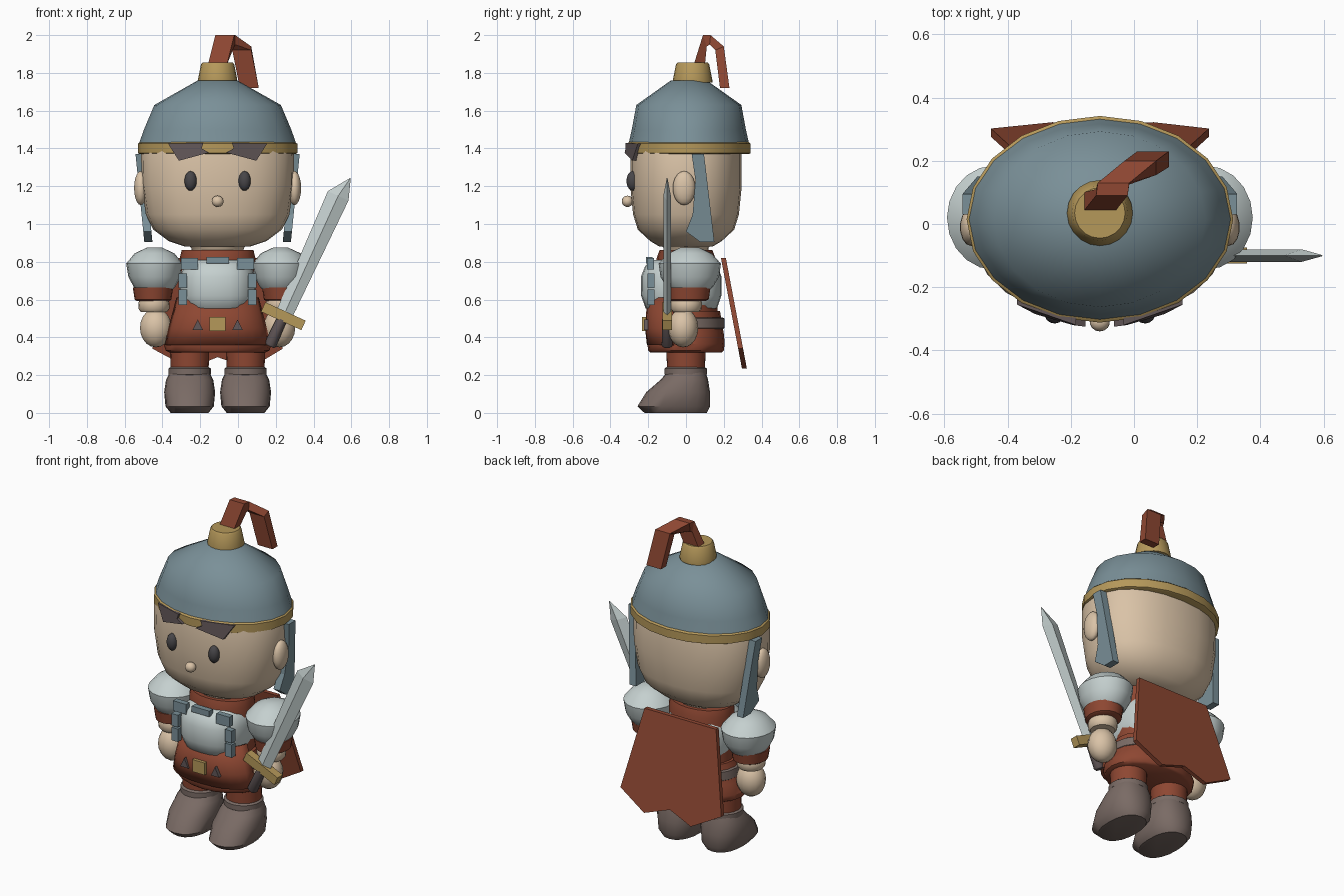
import bpy, bmesh, math
from mathutils import Matrix

if "Cube" in bpy.data.objects:
    bpy.data.objects.remove(bpy.data.objects["Cube"])

CX = -0.108   # centre line of the body


def mat(name, r, g, b):
    m = bpy.data.materials.new(name)
    m.diffuse_color = [((c / 255 + 0.055) / 1.055) ** 2.4 for c in (r, g, b)] + [1]
    m.use_nodes = True
    m.node_tree.nodes["Principled BSDF"].inputs["Base Color"].default_value = m.diffuse_color
    return m


SKIN = mat("skin", 218, 195, 167)
BLUE = mat("blue_steel", 122, 144, 152)
GOLD = mat("gold", 181, 152, 90)
RED = mat("rust_red", 142, 71, 50)
STEEL = mat("pale_steel", 197, 208, 207)
BROWN = mat("leather", 122, 107, 101)
DARK = mat("eye_grey", 72, 70, 73)
BROW = mat("dark_leather", 98, 87, 88)


def make(name, bm, m, smooth=True):
    bmesh.ops.recalc_face_normals(bm, faces=bm.faces)
    me = bpy.data.meshes.new(name)
    bm.to_mesh(me)
    bm.free()
    me.materials.append(m)
    ob = bpy.data.objects.new(name, me)
    bpy.context.collection.objects.link(ob)
    if smooth:
        bpy.ops.object.select_all(action='DESELECT')
        ob.select_set(True)
        bpy.context.view_layer.objects.active = ob
        bpy.ops.object.shade_smooth_by_angle(angle=math.radians(45))
    return ob


def skin_rings(name, rings, m, closed=True, smooth=True):
    """Joins rings of points into a tube; closed rings get end caps."""
    bm = bmesh.new()
    vs = [[bm.verts.new(p) for p in r] for r in rings]
    n = len(rings[0])
    for a, b in zip(vs, vs[1:]):
        for i in range(n if closed else n - 1):
            j = (i + 1) % n
            bm.faces.new((a[i], a[j], b[j], b[i]))
    if closed:
        bm.faces.new(vs[0])
        bm.faces.new(vs[-1])
    return make(name, bm, m, smooth)


def oval(x, y, z, rx, ry, power=2.0, n=20, a0=0.0, a1=360.0):
    """One horizontal (super)ellipse or an arc of it."""
    pts = []
    full = a1 - a0 == 360
    for i in range(n):
        t = math.radians(a0 + (a1 - a0) * i / (n if full else n - 1))
        c, s = math.cos(t), math.sin(t)
        pts.append((x + rx * math.copysign(abs(c) ** (2 / power), c),
                    y + ry * math.copysign(abs(s) ** (2 / power), s), z))
    return pts


def loft(name, x, y, profile, m, power=2.0, n=20):
    """Profile rows are (z, half width, half depth)."""
    return skin_rings(name, [oval(x, y, z, rx, ry, power, n) for z, rx, ry in profile], m)


def ball(name, loc, r, m):
    bm = bmesh.new()
    bmesh.ops.create_uvsphere(bm, u_segments=14, v_segments=10, radius=1)
    bm.transform(Matrix.Translation(loc) @ Matrix.Diagonal((*r, 1)))
    return make(name, bm, m)


def box(name, loc, size, m):
    bm = bmesh.new()
    bmesh.ops.create_cube(bm, size=1)
    bm.transform(Matrix.Translation(loc) @ Matrix.Diagonal((*size, 1)))
    return make(name, bm, m, False)


# Head and neck
loft("head", CX, 0, [(.88, .17, .14), (.91, .26, .19), (.97, .34, .255), (1.05, .38, .28),
                     (1.2, .402, .295), (1.37, .405, .295), (1.5, .36, .27)], SKIN, 2.25, 24)
loft("neck", CX, 0.0, [(.82, .13, .11), (.875, .14, .12), (.9, .17, .14)], SKIN)
ball("nose", (CX, -.31, 1.12), (.032, .03, .03), SKIN)

# Helmet with rim, knob and bent plume
loft("helmet", CX, .015, [(1.42, .418, .32), (1.5, .39, .302), (1.63, .335, .278),
                          (1.76, .105, .095)], BLUE)
loft("helmet_rim", CX, .015, [(1.37, .412, .317), (1.375, .422, .327), (1.425, .422, .327),
                              (1.435, .41, .315)], GOLD)
loft("helmet_knob", CX, .035, [(1.75, .104, .104), (1.765, .104, .104), (1.845, .088, .088),
                               (1.855, .08, .08)], GOLD)
plume = [(-.16, .04, 1.84, .10, 1.84), (-.12, .09, 2.0, .11, 1.94), (-.115, .13, 2.0, .125, 1.95),
         (-.03, .20, 1.94, .155, 1.92), (.01, .23, 1.72, .18, 1.72)]
skin_rings("plume", [[(x, yo, zo), (x + .1, yo, zo), (x + .1, yi, zi), (x, yi, zi)]
                     for x, yo, zo, yi, zi in plume], RED, smooth=False)

# Red tunic, skirt, belt and front apron
loft("tunic", CX, 0, [(.48, .2, .17), (.7, .19, .16), (.82, .2, .155), (.862, .19, .14)], RED)
loft("skirt", CX, 0, [(.32, .255, .19), (.33, .275, .2), (.365, .285, .205), (.42, .25, .2),
                      (.54, .215, .18)], RED)
loft("belt", CX, 0, [(.445, .238, .198), (.45, .244, .204), (.5, .238, .203), (.505, .23, .195)], BROWN)
apron = skin_rings("apron", [oval(CX, 0, z, rx, ry, 2.4, 13, 195, 345) for z, rx, ry in
                             [(.36, .288, .207), (.45, .268, .217), (.61, .225, .205)]], RED, False)
apron.modifiers.new("thickness", 'SOLIDIFY').thickness = .014
box("belt_buckle", (CX, -.222, .47), (.085, .02, .075), GOLD)

# Breastplate with a broken border of small plates
loft("breastplate", CX, -.025, [(.53, .14, .15), (.555, .18, .19), (.62, .2, .212), (.72, .2, .214),
                                (.78, .18, .19), (.81, .14, .15)], STEEL, 2.5, 24)
box("border_top_plate", (CX, -.195, .808), (.12, .035, .036), BLUE)

# Cape: a leaning sheet with a ragged hem
cape = [(.245, .82), (.345, .34), (.17, .235), (0, .295), (-.15, .235), (-.345, .34), (-.245, .82)]
skin_rings("cape", [[(CX + x, .185 + d + (.82 - z) * .19, z) for x, z in cape]
                    for d in (0, .026)], RED, smooth=False)

# Paired parts
flap = [(.03, 1.37), (.095, 1.37), (.105, 1.29), (.15, .905), (.075, .905), (0, .96), (.035, 1.05), (.05, 1.23)]
brow = [(.262, 1.425, -.245), (.205, 1.335, -.275), (.045, 1.378, -.315), (.085, 1.4, -.31), (.075, 1.43, -.31)]
for s, side in ((-1, "left"), (1, "right")):
    def X(d):
        return CX + s * d

    # face details
    ball("ear_" + side, (X(.407), -.01, 1.19), (.036, .06, .09), SKIN)
    ball("eye_" + side, (X(.143), -.283, 1.228), (.033, .032, .052), DARK)
    skin_rings("eyebrow_" + side, [[(X(x), y + d, z) for x, z, y in brow]
                                   for d in (-.01, .035)], BROW, smooth=False)
    # helmet cheek flap
    skin_rings("cheek_flap_" + side, [[(X(o + (z - .905) * .1), y, z) for y, z in flap]
                                      for o in (.345, .388)], BLUE, smooth=False)
    # arm
    loft("shoulder_" + side, X(.334), .02, [(.655, .1, .11), (.67, .112, .125), (.72, .138, .155),
                                            (.79, .15, .165), (.845, .105, .115), (.875, .04, .05)], STEEL)
    loft("sleeve_" + side, X(.342), .012, [(.592, .085, .09), (.6, .097, .108), (.665, .107, .118)], RED)
    loft("forearm_" + side, X(.337), 0, [(.535, .07, .07), (.55, .081, .082), (.58, .083, .085),
                                         (.6, .075, .08)], SKIN)
    ball("hand_" + side, (X(.327), -.015, .45), (.086, .08, .103), SKIN)
    # leg and boot
    loft("leg_" + side, X(.148), 0, [(.22, .1, .1), (.36, .105, .105)], RED)
    loft("boot_cuff_" + side, X(.148), -.002, [(.195, .1, .1), (.203, .112, .112), (.235, .112, .112),
                                               (.243, .1, .1)], BROWN)
    skin_rings("boot_" + side, [oval(X(.148), (f + b) / 2, z, rx, (b - f) / 2, 2.3) for z, rx, f, b in
                                [(0, .1, -.22, .11), (.035, .128, -.257, .128), (.11, .135, -.21, .127),
                                 (.175, .125, -.135, .117), (.215, .105, -.1, .105)]], BROWN)
    # breastplate border and belt studs
    box("border_corner_" + side, (X(.148), -.188, .79), (.09, .035, .062), BLUE)
    for z, h in ((.7, .075), (.612, .08)):
        box("border_side_" + side, (X(.184), -.185, z), (.045, .035, h), BLUE)
    skin_rings("belt_stud_" + side, [[(X(.077), y, .438), (X(.133), y, .438), (X(.105), y, .495)]
                                     for y in (-.222, -.2)], BROW, smooth=False)

# Sword, built upright and then tilted
blade = skin_rings("sword_blade", [[(u - w, 0, z), (u, -t, z), (u + w, 0, z), (u, t, z)] for u, w, t, z in
                                   [(0, .045, .02, 0), (0, .06, .02, .7), (.02, .002, .002, .812)]],
                   STEEL, smooth=False)
guard = box("sword_guard", (0, 0, 0), (.235, .05, .055), GOLD)
grip = loft("sword_grip", 0, 0, [(-.175, .024, .024), (-.165, .032, .03), (-.02, .028, .028)], BROW, n=10)
for part in (blade, guard, grip):
    part.location = (.24, -.1, .512)
    part.rotation_euler = (0, math.radians(24.5), 0)
